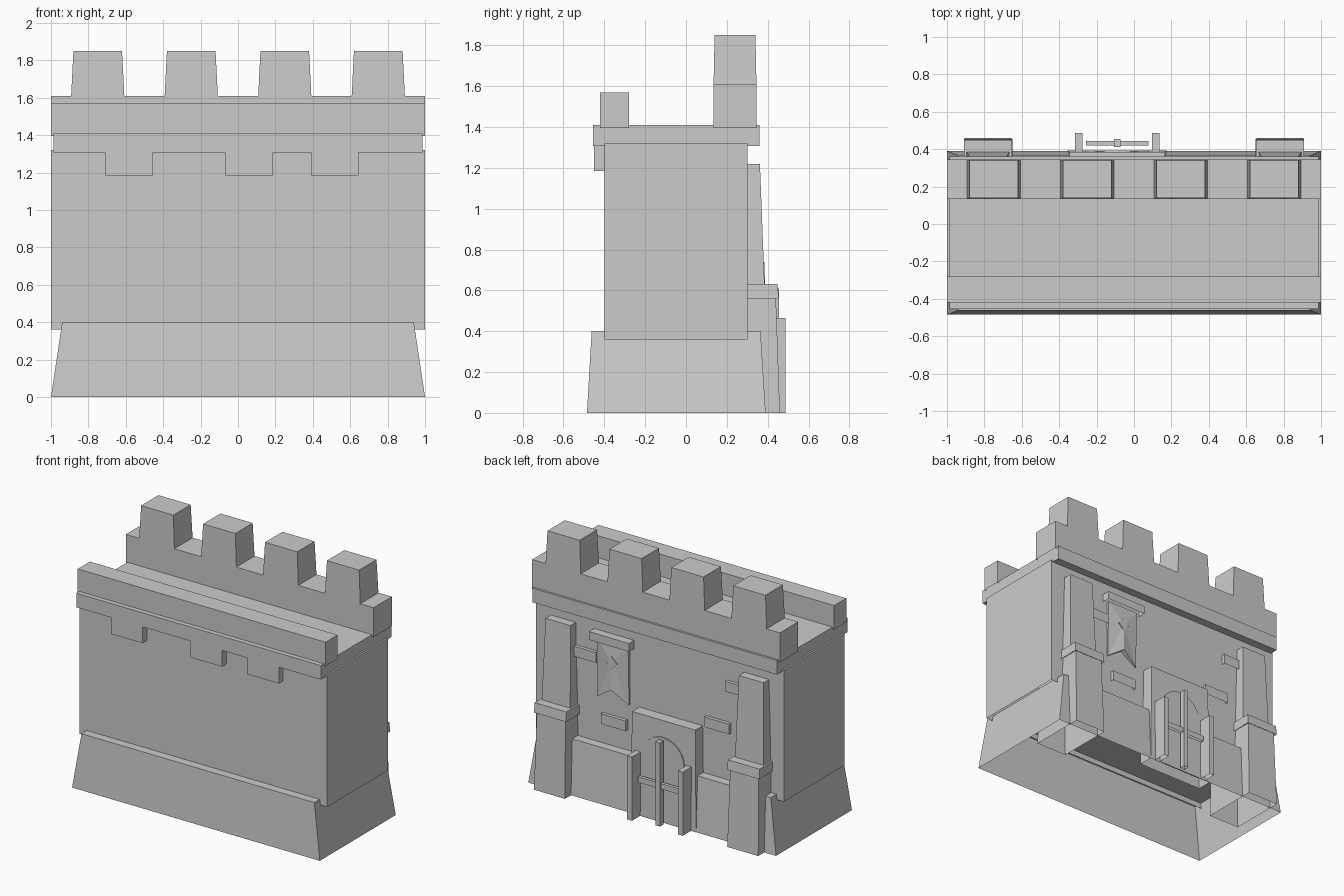
import bpy, bmesh, math

cube = bpy.data.objects.get("Cube")
if cube:
    bpy.data.objects.remove(cube, do_unlink=True)

stone = bpy.data.materials.new("grey_stone")
stone.use_nodes = True
GREY = (0.6, 0.6, 0.6, 1)
stone.diffuse_color = GREY
stone.node_tree.nodes["Principled BSDF"].inputs["Base Color"].default_value = GREY


def finish(name, bm):
    bmesh.ops.recalc_face_normals(bm, faces=bm.faces)
    mesh = bpy.data.meshes.new(name)
    bm.to_mesh(mesh)
    bm.free()
    mesh.materials.append(stone)
    obj = bpy.data.objects.new(name, mesh)
    bpy.context.collection.objects.link(obj)
    return obj


def block(name, x, y, z, top_x=None, top_y=None, closed=False):
    """Box from ranges; the top may be tapered, the underside is open unless closed."""
    bm = bmesh.new()
    rings = []
    for (xs, ys, h) in ((x, y, z[0]), (top_x or x, top_y or y, z[1])):
        corners = ((0, 0), (1, 0), (1, 1), (0, 1))
        rings.append([bm.verts.new((xs[i], ys[j], h)) for i, j in corners])
    low, high = rings
    for i in range(4):
        j = (i + 1) % 4
        bm.faces.new((low[i], low[j], high[j], high[i]))
    bm.faces.new(high)
    if closed:
        bm.faces.new(low[::-1])
    return finish(name, bm)


def plate(name, outline, y0, y1):
    """Extrude an x-z outline from y0 to y1."""
    bm = bmesh.new()
    face = bm.faces.new([bm.verts.new((x, y0, z)) for x, z in outline])
    new = bmesh.ops.extrude_face_region(bm, geom=[face])["geom"]
    verts = [v for v in new if isinstance(v, bmesh.types.BMVert)]
    bmesh.ops.translate(bm, verts=verts, vec=(0, y1 - y0, 0))
    return finish(name, bm)


def around(centre, half):
    return (centre - half, centre + half)


# Main wall mass and flared plinth, both open below
block("wall_body", (-1, 1), (-0.4, 0.3), (0.36, 1.32))
block("plinth", (-1, 1), (-0.485, 0.39), (0, 0.4),
      (-0.94, 0.94), (-0.462, 0.365))

# Walkway slab and parapets
block("walkway_slab", (-0.987, 0.987), (-0.455, 0.36), (1.307, 1.41), closed=True)
block("front_parapet", (-1, 1), (-0.42, -0.28), (1.395, 1.57))
block("back_parapet", (-1, 1), (0.135, 0.345), (1.395, 1.61))
for i, cx in enumerate((-0.75, -0.25, 0.25, 0.75)):
    block(f"merlon_{i + 1}", around(cx, 0.142), (0.135, 0.345), (1.61, 1.85),
          around(cx, 0.13), (0.14, 0.34))

# Corbels under the front of the slab
for i, cx in enumerate((-0.583, 0.058, 0.517)):
    block(f"corbel_{i + 1}", around(cx, 0.128), (-0.45, -0.39), (1.185, 1.307))

# Stepped pilasters on the back, their feet running deep into the plinth
for side, cx in (("left", 0.78), ("right", -0.78)):
    block(side + "_pilaster_foot", around(cx, 0.125), (0.04, 0.46), (0, 0.57),
          around(cx, 0.115), (0.04, 0.44))
    block(side + "_pilaster_band", around(cx, 0.13), (0.29, 0.455), (0.56, 0.63),
          around(cx, 0.128), (0.29, 0.448))
    block(side + "_pilaster_shaft", around(cx, 0.115), (0.29, 0.385), (0.62, 1.22),
          around(cx, 0.1), (0.29, 0.362))

# Protruding wall stones
for i, (cx, cz) in enumerate(((0.6, 1.02), (0.36, 0.585), (-0.475, 0.785), (-0.645, 1.09))):
    block(f"wall_stone_{i + 1}", around(cx, 0.1), (0.29, 0.325), (cz - 0.037, cz + 0.037))

# Doorway surround with an arched panel
DOOR = -0.09
block("door_surround", around(DOOR, 0.265), (0.28, 0.392), (0, 0.74),
      around(DOOR, 0.255), (0.28, 0.385))
R = 0.17
SPRING = 0.45
arch = [(DOOR + R, 0), (DOOR + R, SPRING)]
arch += [(DOOR + R * math.cos(a), SPRING + R * math.sin(a))
         for a in (math.pi * k / 12 for k in range(1, 12))]
arch += [(DOOR - R, SPRING), (DOOR - R, 0)]
plate("arched_door", arch, 0.386, 0.394)

# Door posts and bars
for side, cx in (("left", DOOR + 0.205), ("right", DOOR - 0.205)):
    block(side + "_door_post", around(cx, 0.02), (0.385, 0.487), (0, 0.465))
block("door_upright", around(DOOR, 0.018), (0.413, 0.455), (0, 0.61))
block("door_crossbar", around(DOOR, 0.167), (0.42, 0.445), (0.27, 0.31))

# Hanging banner with a central ridge and swallow tail
FLAG = 0.37
block("banner_rail", around(FLAG, 0.162), (0.29, 0.36), (1.155, 1.215))
bm = bmesh.new()
H = 0.127
top_l, top_r, tail_r, notch, tail_l, ridge = [bm.verts.new(p) for p in (
    (FLAG + H, 0.32, 1.165), (FLAG - H, 0.32, 1.165), (FLAG - H, 0.31, 0.735),
    (FLAG, 0.335, 0.82), (FLAG + H, 0.31, 0.735), (FLAG, 0.33, 1.02))]
back = [bm.verts.new((v.co.x, 0.3, v.co.z)) for v in (top_l, top_r, tail_r, notch, tail_l)]
rim = [top_l, top_r, tail_r, notch, tail_l]
for i in range(5):
    j = (i + 1) % 5
    bm.faces.new((rim[i], rim[j], ridge))
    bm.faces.new((rim[j], rim[i], back[i], back[j]))
bm.faces.new(back)
finish("banner", bm)
D = 0.045
plate("banner_diamond", [(FLAG + D, 1.02), (FLAG, 1.02 + D), (FLAG - D, 1.02), (FLAG, 1.02 - D)],
      0.325, 0.333)
